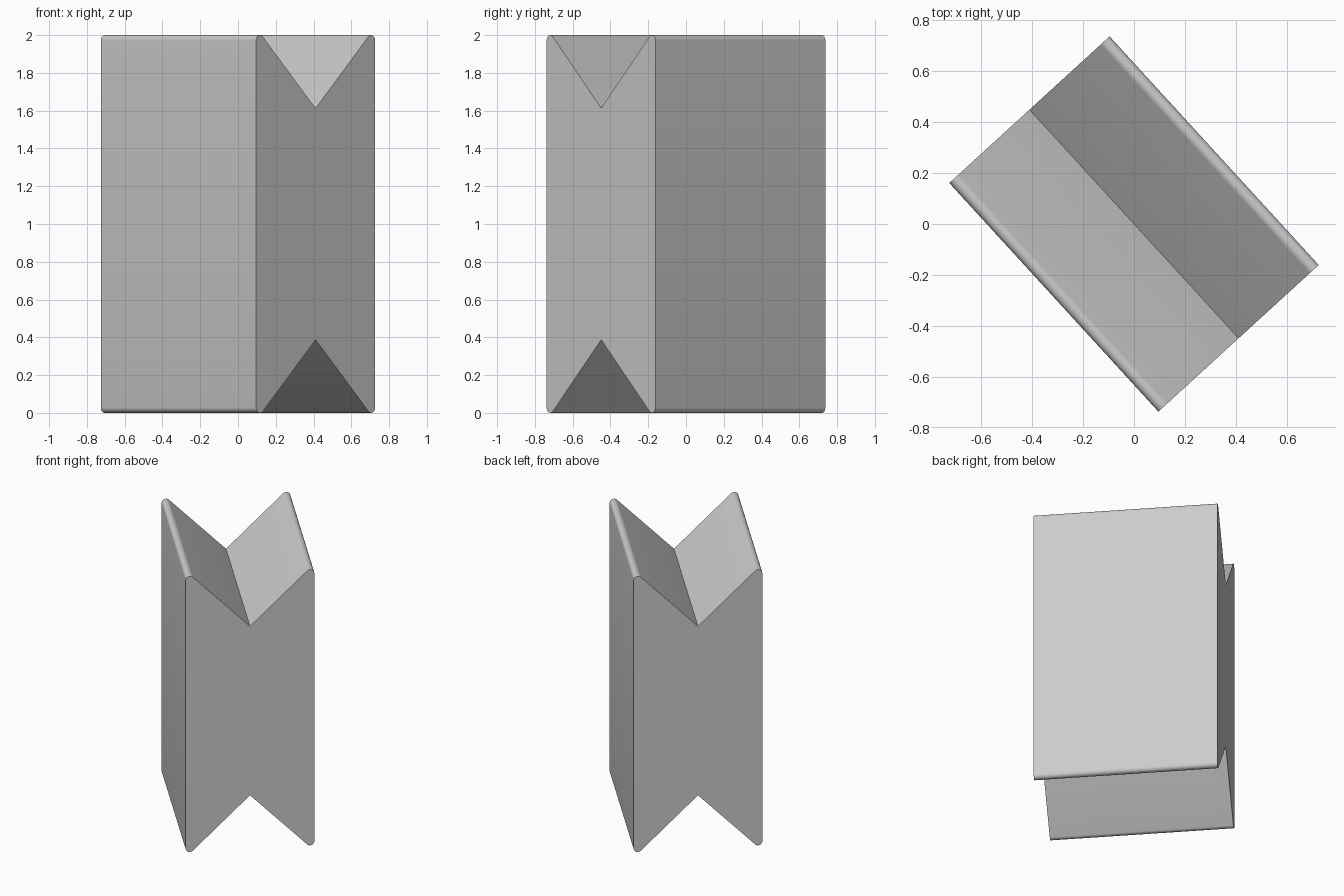
import bpy, bmesh, math
from mathutils import Matrix

cube = bpy.data.objects.get("Cube")
if cube:
    bpy.data.objects.remove(cube, do_unlink=True)

HALF_WIDTH, HEIGHT, DEPTH = 0.427, 2.0, 1.218
NOTCH = 0.387          # depth of the 45 degree V grooves
RADIUS = 0.0283        # rounded tips
STEPS = 10
TURN = math.radians(42.45)

grey = bpy.data.materials.new("plain grey")
grey.use_nodes = True
colour = (0.6, 0.6, 0.6, 1)
grey.diffuse_color = colour
grey.node_tree.nodes["Principled BSDF"].inputs["Base Color"].default_value = colour


def tip(sx, sz):
    """Rounded tip, from the outer side to the groove slope."""
    cx, cz = HALF_WIDTH - RADIUS, HEIGHT / 2 - RADIUS
    angles = [math.radians(135) * i / STEPS for i in range(STEPS + 1)]
    return [(sx * (cx + RADIUS * math.cos(a)), sz * (cz + RADIUS * math.sin(a)))
            for a in angles]


# Closed cross-section, centred on its middle
groove = HEIGHT / 2 - NOTCH
profile = (tip(1, 1) + [(0, groove)] + tip(-1, 1)[::-1]
           + tip(-1, -1) + [(0, -groove)] + tip(1, -1)[::-1])

# Extrude the cross-section into a block
bm = bmesh.new()
face = bm.faces.new([bm.verts.new((x, -DEPTH / 2, z)) for x, z in profile])
ext = bmesh.ops.extrude_face_region(bm, geom=[face], use_keep_orig=True)
moved = [g for g in ext["geom"] if isinstance(g, bmesh.types.BMVert)]
bmesh.ops.translate(bm, verts=moved, vec=(0, DEPTH, 0))
bmesh.ops.recalc_face_normals(bm, faces=bm.faces)

# Turn the block about the vertical and stand it on the ground
bm.transform(Matrix.Translation((0, 0, HEIGHT / 2)) @ Matrix.Rotation(TURN, 4, "Z"))

mesh = bpy.data.meshes.new("grooved_block")
bm.to_mesh(mesh)
bm.free()
mesh.materials.append(grey)
block = bpy.data.objects.new("grooved_block", mesh)
bpy.context.collection.objects.link(block)

bpy.ops.object.select_all(action="DESELECT")
block.select_set(True)
bpy.context.view_layer.objects.active = block
bpy.ops.object.shade_smooth_by_angle(angle=math.radians(30))
